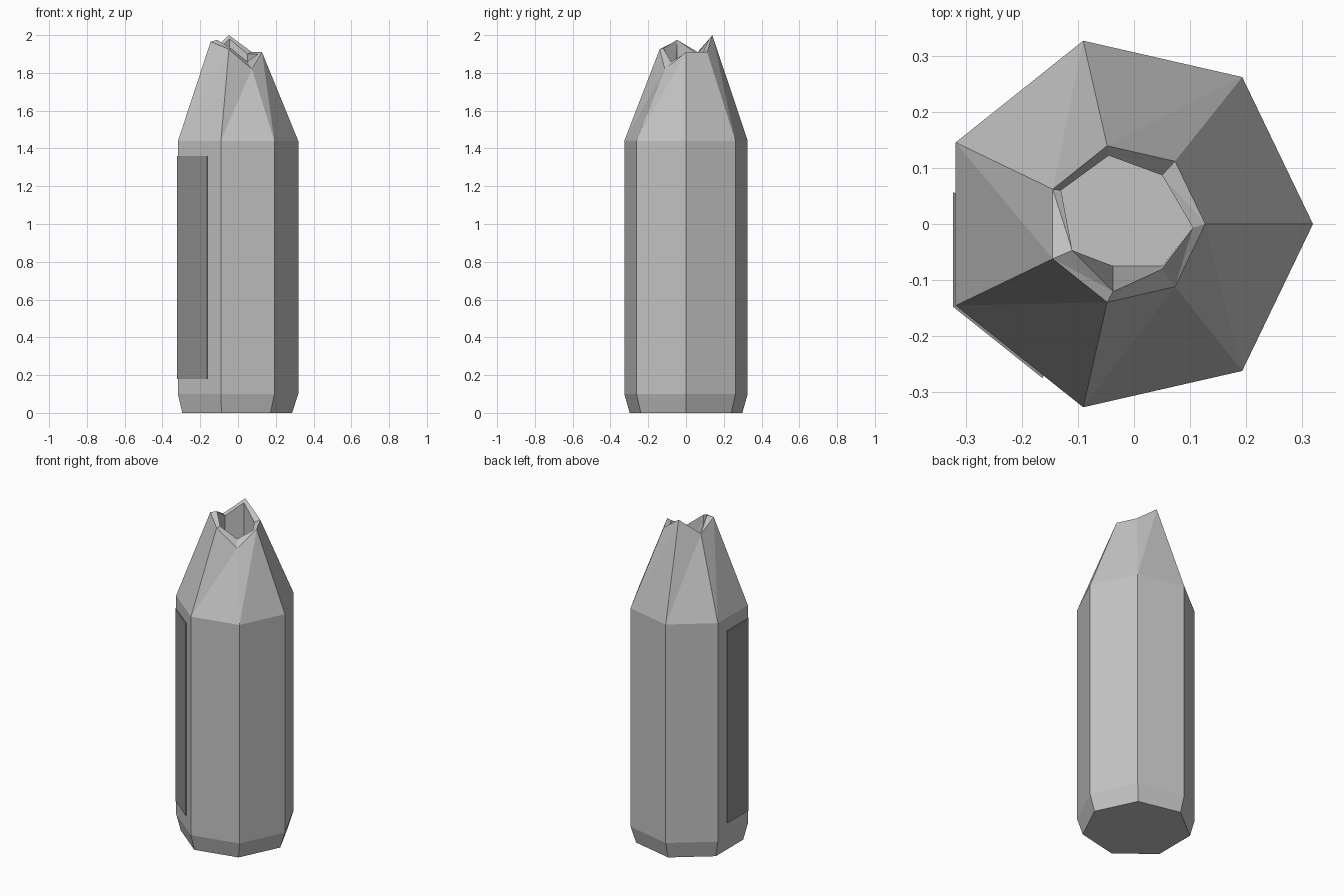
import bpy, bmesh, math
from mathutils import Vector

cube = bpy.data.objects.get("Cube")
if cube:
    bpy.data.objects.remove(cube, do_unlink=True)

N = 7
CX = -0.016


def material(name, value):
    m = bpy.data.materials.new(name)
    m.use_nodes = True
    col = (value, value, value, 1)
    m.diffuse_color = col
    bsdf = m.node_tree.nodes["Principled BSDF"]
    bsdf.inputs["Base Color"].default_value = col
    bsdf.inputs["Roughness"].default_value = 0.8
    return m


def ring(radius, heights, cx=CX):
    """Seven-sided ring with one height per corner."""
    return [Vector((cx + radius * math.cos(math.tau * i / N),
                    radius * math.sin(math.tau * i / N), z))
            for i, z in enumerate(heights)]


def finish(bm, name, mat):
    bmesh.ops.recalc_face_normals(bm, faces=bm.faces)
    me = bpy.data.meshes.new(name)
    bm.to_mesh(me)
    bm.free()
    me.materials.append(mat)
    ob = bpy.data.objects.new(name, me)
    bpy.context.collection.objects.link(ob)
    return ob


grey = material("light grey", 0.55)
dark = material("dark grey", 0.28)

# Hollow body: chamfered foot, straight barrel, tapered neck, chipped rim, cavity
inner_rim = [Vector(p) for p in (
    (0.105, -0.007, 1.90), (0.05, 0.087, 1.90), (-0.045, 0.122, 1.98),
    (-0.13, 0.06, 1.90), (-0.11, -0.047, 1.975), (-0.037, -0.12, 1.93),
    (0.05, -0.08, 1.86))]
cavity_floor = [Vector((p.x, max(p.y, -0.075), 1.62)) for p in inner_rim]
shoulder = ring(0.335, [1.44] * N)
rings = [
    ring(0.306, [0] * N, -0.0195),
    ring(0.335, [0.1] * N),
    shoulder,
    ring(0.143, [1.91, 1.91, 2.0, 1.91, 1.965, 1.925, 1.82]),
    inner_rim,
    cavity_floor,
]
bm = bmesh.new()
loops = [[bm.verts.new(p) for p in r] for r in rings]
for level, (low, high) in enumerate(zip(loops, loops[1:])):
    for i in range(N):
        j = (i + 1) % N
        if level < 2:
            bm.faces.new((low[i], low[j], high[j], high[i]))
        else:
            bm.faces.new((low[i], low[j], high[j]))
            bm.faces.new((low[i], high[j], high[i]))
bm.faces.new(loops[0][::-1])
bm.faces.new(loops[-1])
finish(bm, "bottle_body", grey)

# Thin label folded around one corner of the barrel
corner = shoulder[4]
path = [corner.lerp(shoulder[3], 0.69), corner, corner.lerp(shoulder[5], 0.69)]
bm = bmesh.new()
columns = []
for p in path:
    out = Vector((CX + (p.x - CX) * 1.015, p.y * 1.015, 0))
    flat = Vector((p.x, p.y, 0))
    columns.append([bm.verts.new(q + Vector((0, 0, z)))
                    for q, z in ((flat, 0.18), (out, 0.18), (out, 1.36), (flat, 1.36))])
for a, b in zip(columns, columns[1:]):
    for k in range(4):
        m = (k + 1) % 4
        bm.faces.new((a[k], a[m], b[m], b[k]))
bm.faces.new(columns[0])
bm.faces.new(columns[-1])
finish(bm, "label", dark)
